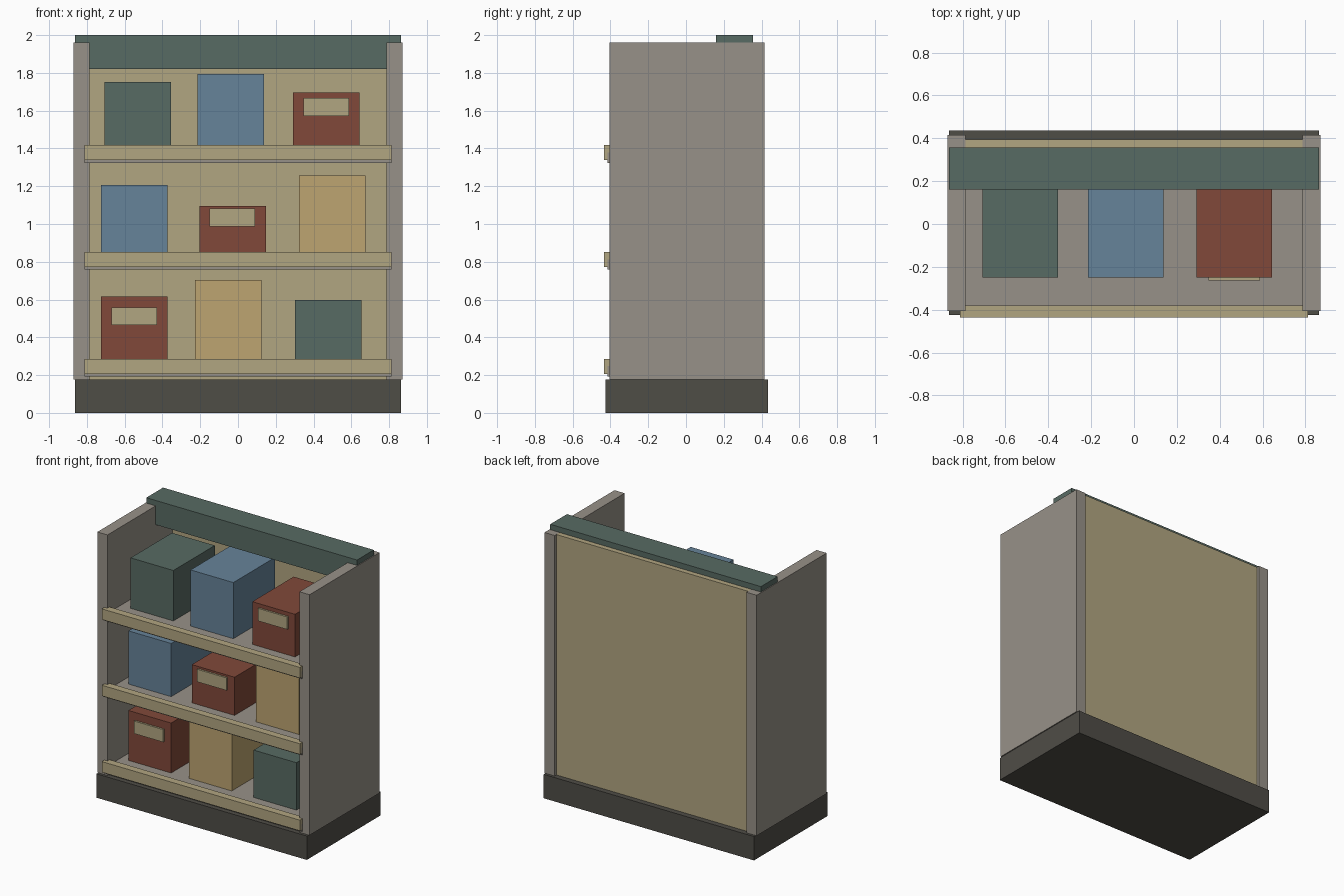
import bpy

if "Cube" in bpy.data.objects:
    bpy.data.objects.remove(bpy.data.objects["Cube"])


def material(name, rgb):
    m = bpy.data.materials.new(name)
    # display colours converted to linear
    m.diffuse_color = [(c / 255) ** 2.2 for c in rgb] + [1]
    m.use_nodes = True
    m.node_tree.nodes["Principled BSDF"].inputs["Base Color"].default_value = m.diffuse_color
    return m


GREY = material("warm_grey", (150, 144, 135))
DARK = material("charcoal", (80, 78, 72))
TAN = material("tan", (176, 164, 128))
GREEN = material("green", (88, 106, 99))
BLUE = material("blue", (102, 130, 152))
RED = material("red", (128, 74, 60))
CARD = material("cardboard", (188, 163, 112))


def box(name, x, y, z, mat):
    """Axis-aligned box from (min, max) pairs."""
    spans = (x, y, z)
    verts = [(a, b, c) for a in x for b in y for c in z]
    faces = [(0, 1, 3, 2), (4, 6, 7, 5), (0, 4, 5, 1),
             (2, 3, 7, 6), (0, 2, 6, 4), (1, 5, 7, 3)]
    mesh = bpy.data.meshes.new(name)
    mesh.from_pydata(verts, [], faces)
    mesh.materials.append(mat)
    ob = bpy.data.objects.new(name, mesh)
    bpy.context.collection.objects.link(ob)
    # origin at the centre of the part
    centre = [sum(s) / 2 for s in spans]
    for v in mesh.vertices:
        v.co = [v.co[i] - centre[i] for i in range(3)]
    ob.location = centre
    return ob


# Carcass: plinth, side panels, back panel, header
box("plinth", (-0.862, 0.862), (-0.425, 0.435), (0, 0.177), DARK)
for side, x in (("left", (-0.87, -0.787)), ("right", (0.787, 0.87))):
    box(f"{side}_side_panel", x, (-0.405, 0.415), (0.177, 1.96), GREY)
box("back_panel", (-0.815, 0.815), (0.355, 0.394), (0.177, 1.959), TAN)
box("header_board", (-0.864, 0.864), (0.16, 0.356), (1.82, 2.0), GREEN)

# Shelves: lip top height, then goods as (left x, top z, colour, label left x, label bottom z)
shelves = [
    ("bottom", 0.285, [(-0.724, 0.617, RED, -0.67, 0.466),
                       (-0.227, 0.704, CARD, None, None),
                       (0.303, 0.598, GREEN, None, None)]),
    ("middle", 0.851, [(-0.724, 1.207, BLUE, None, None),
                       (-0.204, 1.096, RED, -0.151, 0.988),
                       (0.324, 1.258, CARD, None, None)]),
    ("top", 1.417, [(-0.706, 1.753, GREEN, None, None),
                    (-0.214, 1.795, BLUE, None, None),
                    (0.292, 1.695, RED, 0.347, 1.573)]),
]
for level, lip, goods in shelves:
    floor = lip - 0.038
    box(f"{level}_shelf", (-0.812, 0.812), (-0.415, 0.36), (lip - 0.093, floor), GREY)
    box(f"{level}_shelf_lip", (-0.812, 0.812), (-0.435, -0.38), (lip - 0.079, lip), TAN)
    for i, (x, top, mat, label_x, label_z) in enumerate(goods, 1):
        box(f"{level}_storage_box_{i}", (x, x + 0.351), (-0.25, 0.235), (floor, top), mat)
        if label_x is not None:
            box(f"{level}_box_label_{i}", (label_x, label_x + 0.241), (-0.264, -0.245),
                (label_z, label_z + 0.093), TAN)
